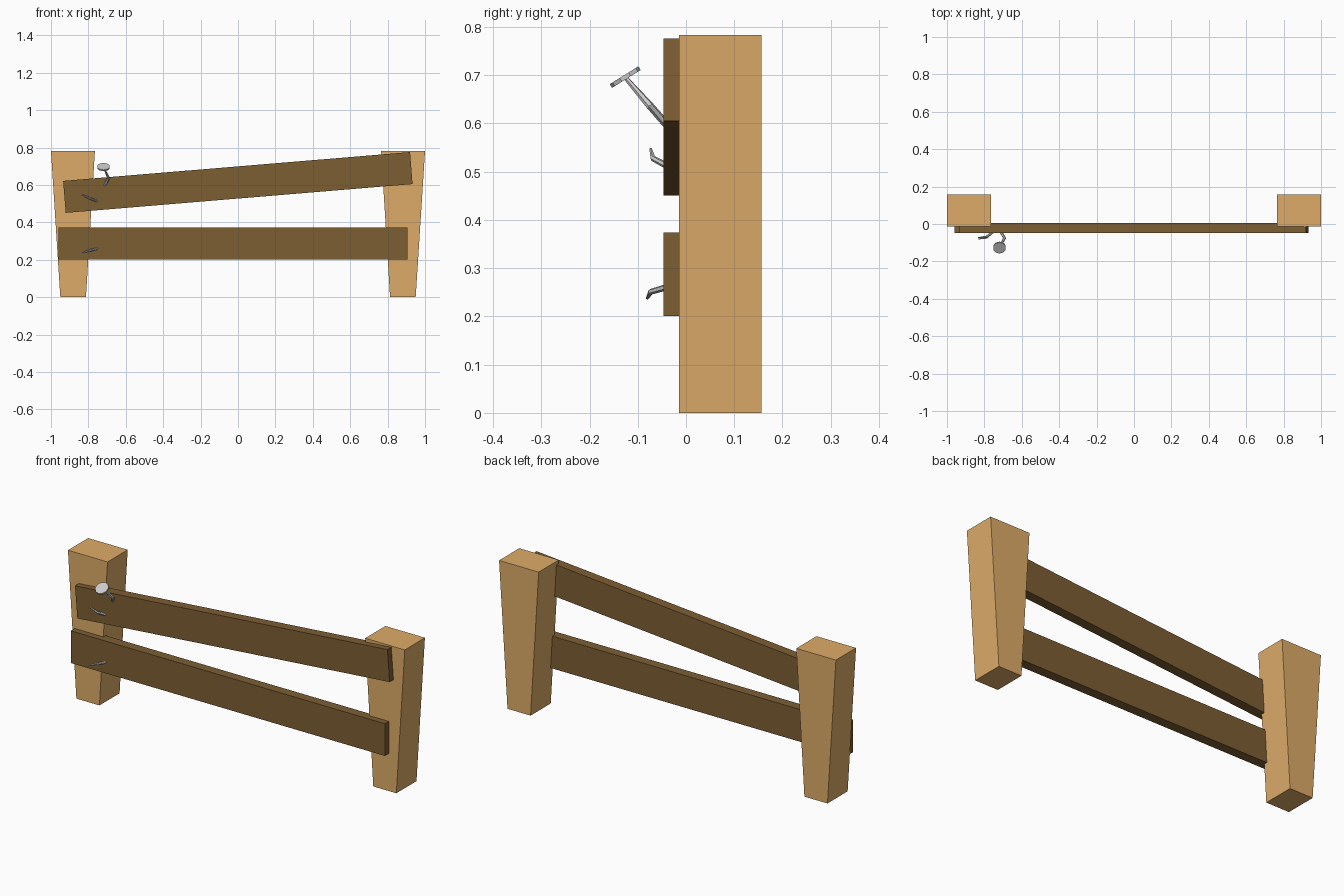
import bpy, bmesh, math
from mathutils import Vector, Matrix

if "Cube" in bpy.data.objects:
    bpy.data.objects.remove(bpy.data.objects["Cube"])


def material(name, rgb):
    m = bpy.data.materials.new(name)
    m.diffuse_color = (*rgb, 1)
    m.use_nodes = True
    m.node_tree.nodes["Principled BSDF"].inputs["Base Color"].default_value = m.diffuse_color
    return m


light_wood = material("light wood", (0.73, 0.41, 0.14))
dark_wood = material("dark wood", (0.205, 0.113, 0.034))


def finish(name, bm, mat=None):
    bmesh.ops.recalc_face_normals(bm, faces=bm.faces)
    me = bpy.data.meshes.new(name)
    bm.to_mesh(me)
    bm.free()
    ob = bpy.data.objects.new(name, me)
    bpy.context.collection.objects.link(ob)
    if mat:
        me.materials.append(mat)
    return ob


def extruded(name, outline, y0, y1, mat):
    """Extrude an (x, z) outline from y0 to y1."""
    bm = bmesh.new()
    face = bm.faces.new([bm.verts.new((x, y0, z)) for x, z in outline])
    ext = bmesh.ops.extrude_face_region(bm, geom=[face])
    verts = [v for v in ext["geom"] if isinstance(v, bmesh.types.BMVert)]
    bmesh.ops.translate(bm, verts=verts, vec=(0, y1 - y0, 0))
    return finish(name, bm, mat)


def shaft(bm, path, radii, sides=6):
    """Tapered bent rod along the path, capped at both ends."""
    pts = [Vector(p) for p in path]
    rings = []
    for i, p in enumerate(pts):
        d = pts[min(i + 1, len(pts) - 1)] - pts[max(i - 1, 0)]
        u = d.cross(Vector((0.3, 1, 0.2))).normalized()
        v = d.cross(u).normalized()
        angles = [2 * math.pi * k / sides for k in range(sides)]
        rings.append([bm.verts.new(p + radii[i] * (u * math.cos(a) + v * math.sin(a)))
                      for a in angles])
    for a, b in zip(rings, rings[1:]):
        for k in range(sides):
            n = (k + 1) % sides
            bm.faces.new((a[k], a[n], b[n], b[k]))
    bm.faces.new(rings[0])
    bm.faces.new(rings[-1])


# Tapered posts
for side, label in ((-1, "left"), (1, "right")):
    outline = [(side * 0.95, 0), (side * 0.813, 0), (side * 0.765, 0.783), (side * 1.0, 0.783)]
    extruded(label + "_post", outline, -0.014, 0.157, light_wood)

# Level lower rail and crooked upper rail
extruded("lower_rail", [(-0.96, 0.201), (0.905, 0.201), (0.905, 0.374), (-0.96, 0.374)],
         -0.047, 0.005, dark_wood)
extruded("upper_rail", [(-0.921, 0.451), (0.933, 0.605), (0.92, 0.776), (-0.935, 0.622)],
         -0.047, 0.005, dark_wood)

# Long bent nail with a flat head
bm = bmesh.new()
shaft(bm, [(-0.722, -0.025, 0.58), (-0.692, -0.075, 0.637), (-0.718, -0.124, 0.693)],
      [0.008, 0.008, 0.005])
normal = Vector((0, -0.53, 0.85)).normalized()
turn = Vector((0, 0, 1)).rotation_difference(normal).to_matrix().to_4x4()
bmesh.ops.create_cone(bm, cap_ends=True, segments=10, radius1=0.035, radius2=0.035, depth=0.009,
                      matrix=Matrix.Translation((-0.719, -0.126, 0.696)) @ turn)
finish("headed_nail", bm)

# Bent nail stubs sticking out of the rails
stubs = {
    "upper_nail_stub": [(-0.745, -0.035, 0.510), (-0.788, -0.068, 0.527), (-0.832, -0.073, 0.547)],
    "lower_nail_stub": [(-0.745, -0.035, 0.262), (-0.788, -0.073, 0.251), (-0.832, -0.080, 0.238)],
}
for name, path in stubs.items():
    bm = bmesh.new()
    shaft(bm, path, [0.007, 0.006, 0.003])
    finish(name, bm)
